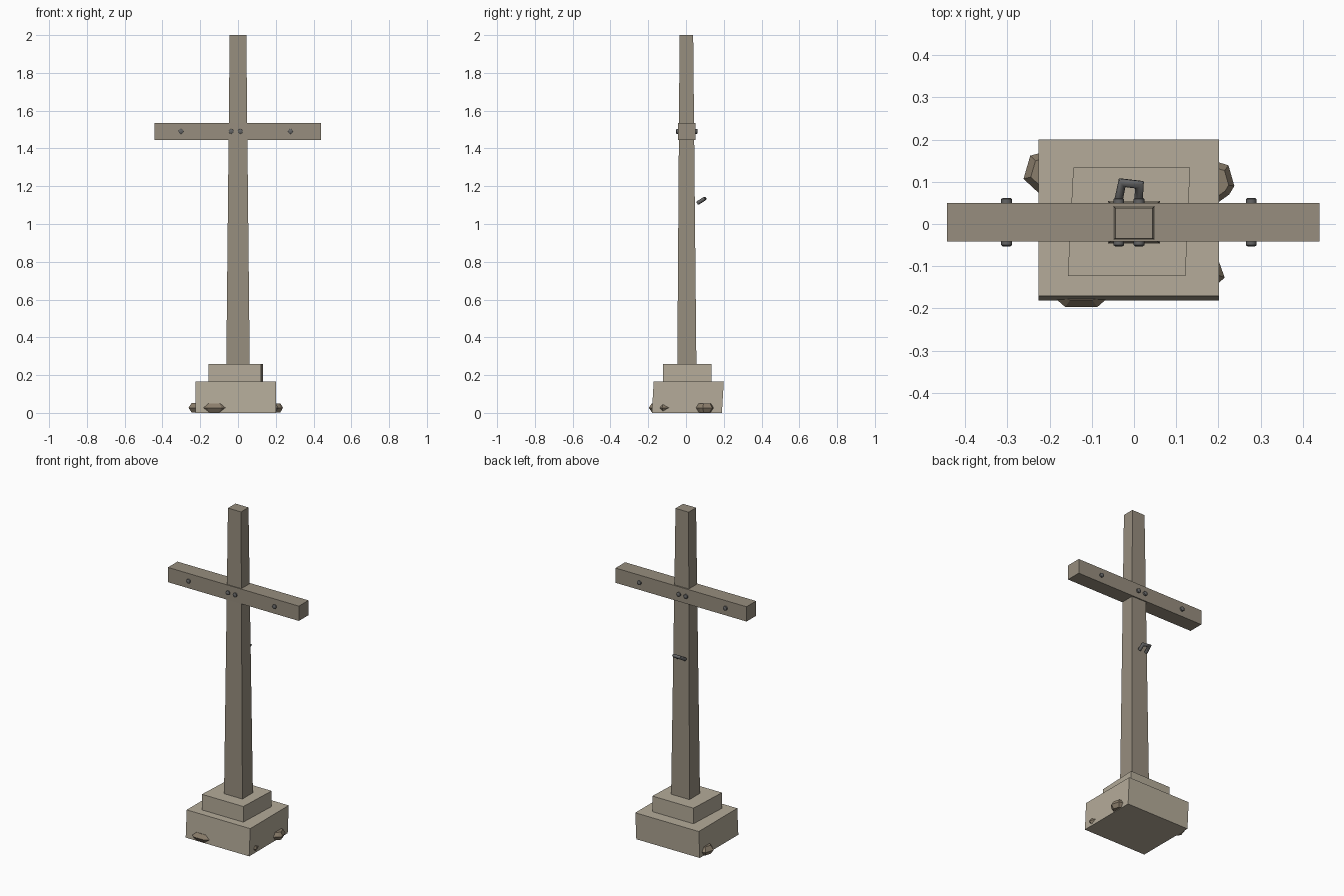
import bpy, bmesh, math
from mathutils import Vector

if "Cube" in bpy.data.objects:
    bpy.data.objects.remove(bpy.data.objects["Cube"])


def material(name, rgb):
    m = bpy.data.materials.new(name)
    m.diffuse_color = (*rgb, 1)
    m.use_nodes = True
    m.node_tree.nodes["Principled BSDF"].inputs["Base Color"].default_value = m.diffuse_color
    return m


STONE = material("pale_stone", (0.46, 0.41, 0.32))
WOOD = material("weathered_wood", (0.31, 0.27, 0.21))
IRON = material("iron", (0.13, 0.13, 0.13))
ROCK = material("brown_rock", (0.26, 0.21, 0.15))


def loft(name, rings, mat):
    """Skin a stack of equal-length rings and cap both ends."""
    bm = bmesh.new()
    loops = [[bm.verts.new(p) for p in ring] for ring in rings]
    n = len(loops[0])
    for a, b in zip(loops, loops[1:]):
        for i in range(n):
            j = (i + 1) % n
            bm.faces.new((a[i], a[j], b[j], b[i]))
    bm.faces.new(loops[0][::-1])
    bm.faces.new(loops[-1])
    bmesh.ops.recalc_face_normals(bm, faces=bm.faces)
    me = bpy.data.meshes.new(name)
    bm.to_mesh(me)
    bm.free()
    me.materials.append(mat)
    ob = bpy.data.objects.new(name, me)
    bpy.context.collection.objects.link(ob)
    return ob


def rect(x0, x1, y0, y1, z):
    return [(x0, y0, z), (x1, y0, z), (x1, y1, z), (x0, y1, z)]


def smooth(ob):
    bpy.ops.object.select_all(action='DESELECT')
    ob.select_set(True)
    bpy.context.view_layer.objects.active = ob
    bpy.ops.object.shade_smooth_by_angle(angle=math.radians(50))


# Plinth: leaning lower block and skewed upper step
loft("lower_plinth", [rect(-.226, .202, -.181, .19, 0),
                      rect(-.226, .202, -.171, .2, .165)], STONE)
step = [(-.157, -.123), (.122, -.123), (.133, .134), (-.144, .134)]
loft("upper_plinth", [[(x, y, z) for x, y in step] for z in (.163, .26)], STONE)

# Tapered post and crossbar
loft("post", [rect(-.062, .062, -.046, .055, .255),
              rect(-.044, .044, -.034, .038, 2)], WOOD)
loft("crossbar", [rect(-.443, .44, -.042, .05, 1.445),
                  rect(-.443, .44, -.042, .05, 1.535)], WOOD)

# Through bolts with softly rounded heads
profile = [(-.053, .009), (-.05, .0128), (.059, .0128), (.062, .009)]
for k, x in enumerate((-.302, -.036, .012, .278)):
    rings = [[(x + r * math.cos(i * math.tau / 12), y, 1.49 + r * math.sin(i * math.tau / 12))
              for i in range(12)] for y, r in profile]
    smooth(loft(f"bolt_{k + 1}", rings, IRON))

# Bent iron staple on the back of the post
path = [Vector(p) for p in ((-.036, .06, 1.110), (-.028, .098, 1.133),
                            (.013, .093, 1.131), (.011, .060, 1.110))]
rings = []
side = Vector((0, -.55, .83)).normalized()
for i, p in enumerate(path):
    d_in = (p - path[max(i - 1, 0)]).normalized()
    d_out = (path[min(i + 1, 3)] - p).normalized()
    across = (d_in + d_out).normalized().cross(side).normalized()
    widen = 1.35 if i in (1, 2) else 1
    rings.append([p + .010 * (widen * across * math.cos(a) + side * math.sin(a))
                  for a in (j * math.tau / 8 for j in range(8))])
smooth(loft("staple", rings, IRON))

# Faceted rocks half buried in the plinth sides: plan outline, half height
rocks = {
    "front_rock": ([(-.163, -.197), (-.087, -.197), (-.035, -.151), (-.06, -.08),
                    (-.19, -.08), (-.215, -.151)], .024),
    "right_rock": ([(.226, .07), (.238, .09), (.224, .139), (.17, .156),
                    (.13, .1), (.17, .03)], .024),
    "left_rock": ([(-.262, .107), (-.22, .068), (-.17, .08), (-.15, .13),
                   (-.18, .18), (-.246, .162)], .026),
    "small_rock": ([(.215, -.127), (.2, -.085), (.16, -.06), (.12, -.1),
                    (.14, -.15), (.19, -.15)], .018),
}
for name, (outline, h) in rocks.items():
    cx = sum(p[0] for p in outline) / len(outline)
    cy = sum(p[1] for p in outline) / len(outline)
    rings = [[(cx + s * (x - cx), cy + s * (y - cy), .027 + z) for x, y in outline]
             for s, z in ((.7, -h), (1, 0), (.7, h))]
    loft(name, rings, ROCK)
